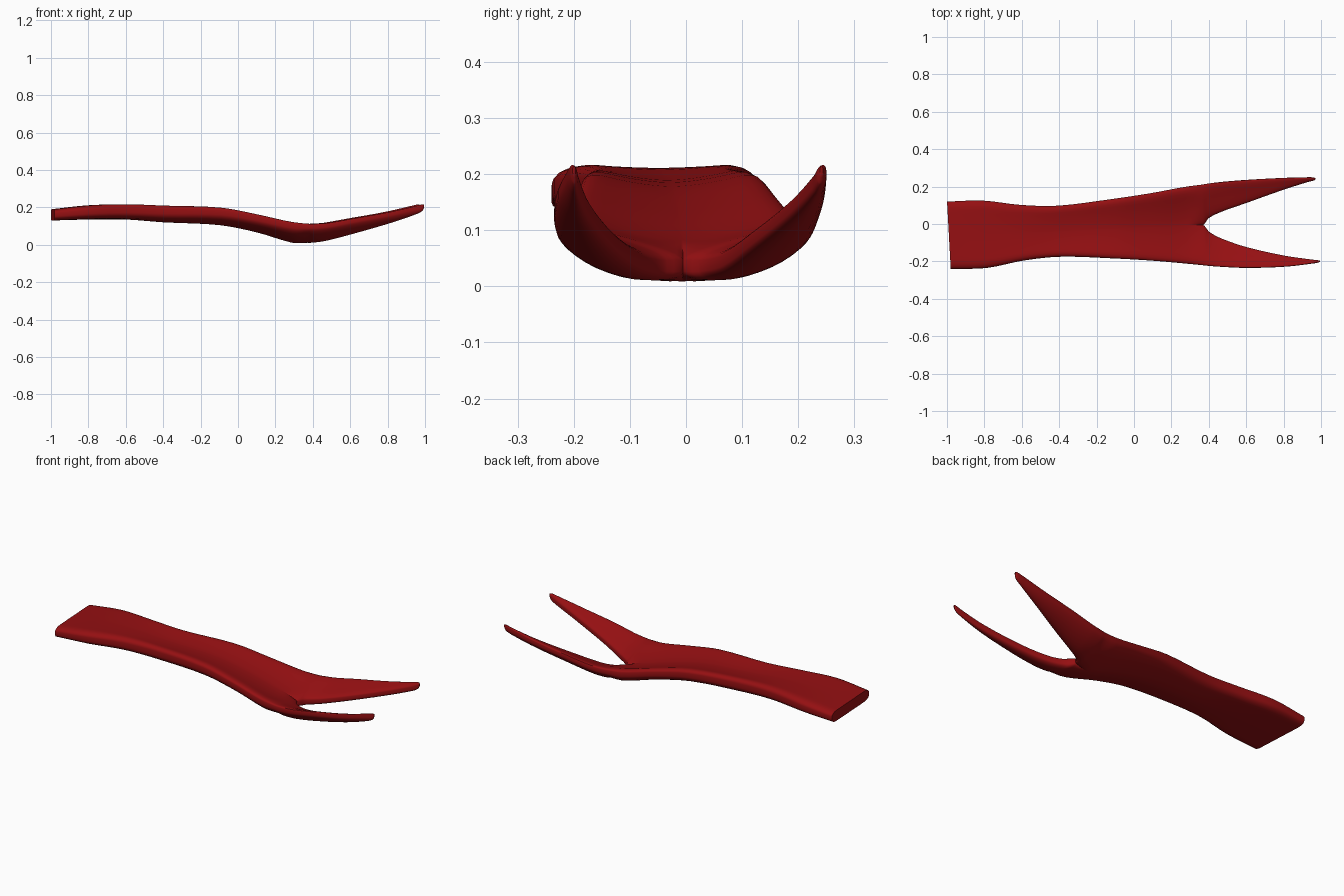
import bpy
import bmesh
import math

cube = bpy.data.objects.get("Cube")
if cube:
    bpy.data.objects.remove(cube, do_unlink=True)

# Stations: along, right edge, inner right, inner left, left edge, bottom, top, dish depth
STATIONS = [
    (-0.993, -0.24, -0.06, -0.06, 0.12, 0.13, 0.19, 0),
    (-0.8, -0.235, -0.055, -0.055, 0.125, 0.135, 0.213, 0.005),
    (-0.6, -0.195, -0.047, -0.047, 0.102, 0.135, 0.22, 0.01),
    (-0.4, -0.175, -0.04, -0.04, 0.098, 0.12, 0.216, 0.02),
    (-0.1, -0.185, -0.025, -0.025, 0.135, 0.105, 0.208, 0.03),
    (0.1, -0.197, -0.015, -0.015, 0.165, 0.066, 0.172, 0.038),
    (0.28, -0.213, -0.008, -0.008, 0.198, 0.013, 0.135, 0.052),
    (0.37, -0.222, -0.005, -0.005, 0.21, 0.003, 0.13, 0.06),
    (0.4, -0.225, -0.042, 0.03, 0.215, 0.004, 0.13, 0.06),
    (0.47, -0.23, -0.08, 0.065, 0.224, 0.015, 0.134, 0.058),
    (0.6, -0.235, -0.125, 0.11, 0.235, 0.05, 0.155, 0.05),
    (0.8, -0.228, -0.17, 0.18, 0.246, 0.11, 0.187, 0.03),
    (0.94, -0.212, -0.19, 0.224, 0.25, 0.16, 0.215, 0.015),
    (0.975, -0.206, -0.194, 0.233, 0.249, 0.18, 0.22, 0.007),
    (0.984, -0.202, -0.197, 0.239, 0.244, 0.198, 0.214, 0),
]
FORK = 0.37
STEPS = 4
COLS = 14


def slope(i, c):
    a, b = STATIONS[max(i - 1, 0)], STATIONS[min(i + 1, len(STATIONS) - 1)]
    return (b[c] - a[c]) / (b[0] - a[0])


def smooth_rows():
    """Hermite interpolation between neighbouring stations."""
    rows = []
    for i in range(len(STATIONS) - 1):
        p, q = STATIONS[i], STATIONS[i + 1]
        h = q[0] - p[0]
        for k in range(STEPS):
            u = k / STEPS
            row = [p[0] + u * h]
            for c in range(1, len(p)):
                e = u * u * (3 - 2 * u)
                row.append(p[c] * (1 - e) + q[c] * e
                           + h * u * (1 - u) * ((1 - u) * slope(i, c) - u * slope(i + 1, c)))
            rows.append(row)
    rows.append(list(STATIONS[-1]))
    return rows


def rounding(t, width):
    """Thickness factor at distance t from a rounded rim."""
    if t >= width:
        return 1
    return 0.3 + 0.7 * math.sqrt(max(0, 1 - (1 - t / width) ** 2))


def half_section(bm, row, side):
    """Upper and lower vertex strips from the middle to one rim."""
    s, right, in_r, in_l, left, low, high, dish = row
    if s <= FORK + 1e-6:
        in_r = in_l = (in_r + in_l) / 2
    inner, outer = (in_l, left) if side > 0 else (in_r, right)
    thick = high - low - dish
    blend = min(max((s - 0.31) / (FORK - 0.31), 0), 1)
    tops, bottoms = [], []
    for k in range(COLS + 1):
        t = (1 - math.cos(math.pi * k / COLS)) / 2
        y = inner + (outer - inner) * t
        width = 0.25 + 0.2 * blend
        f = rounding(1 - t, width) * (1 - blend * (1 - rounding(t, width)))
        mid = low + dish * t ** 1.7 + thick / 2
        x = s - 0.055 * y
        tops.append(bm.verts.new((x, y, mid + f * thick / 2)))
        bottoms.append(bm.verts.new((x, y, mid - f * thick / 2)))
    return tops, bottoms


def build_tongue():
    bm = bmesh.new()
    rows = smooth_rows()
    for side in (-1, 1):
        loops = [half_section(bm, row, side) for row in rows]
        for i in range(len(rows) - 1):
            (t0, b0), (t1, b1) = loops[i], loops[i + 1]
            for k in range(COLS):
                bm.faces.new((t0[k], t1[k], t1[k + 1], t0[k + 1]))
                bm.faces.new((b0[k], b0[k + 1], b1[k + 1], b1[k]))
            # outer rim, and the inner wall of each prong
            bm.faces.new((t0[-1], t1[-1], b1[-1], b0[-1]))
            if rows[i][0] >= FORK - 1e-6:
                bm.faces.new((t0[0], b0[0], b1[0], t1[0]))
        # root face and prong tip
        for tops, bottoms in (loops[0], loops[-1]):
            bm.faces.new(tops + bottoms[::-1])
    bmesh.ops.remove_doubles(bm, verts=bm.verts, dist=0.00005)
    bmesh.ops.recalc_face_normals(bm, faces=bm.faces)
    mesh = bpy.data.meshes.new("forked_tongue")
    bm.to_mesh(mesh)
    bm.free()
    obj = bpy.data.objects.new("forked_tongue", mesh)
    bpy.context.collection.objects.link(obj)
    return obj


tongue = build_tongue()

# Deep red flesh
red = bpy.data.materials.new("deep_red")
red.use_nodes = True
colour = (0.3, 0.005, 0.006, 1)
red.diffuse_color = colour
red.node_tree.nodes["Principled BSDF"].inputs["Base Color"].default_value = colour
tongue.data.materials.append(red)

bpy.ops.object.select_all(action="DESELECT")
tongue.select_set(True)
bpy.context.view_layer.objects.active = tongue
bpy.ops.object.shade_smooth_by_angle(angle=math.radians(50))
